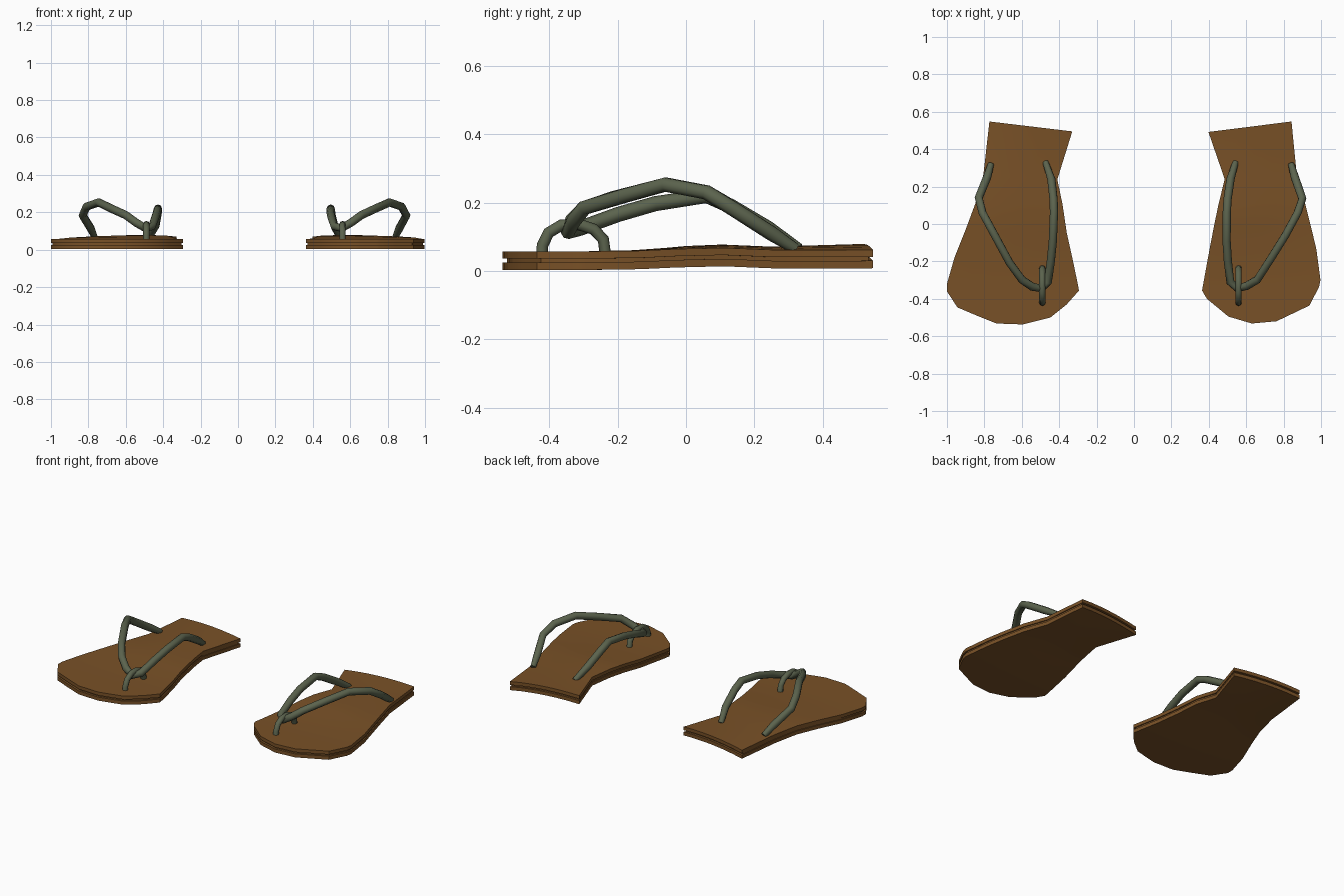
import bpy, bmesh, math
from mathutils import Vector

if "Cube" in bpy.data.objects:
    bpy.data.objects.remove(bpy.data.objects["Cube"])


def material(name, col):
    m = bpy.data.materials.new(name)
    m.diffuse_color = (*col, 1)
    m.use_nodes = True
    m.node_tree.nodes["Principled BSDF"].inputs["Base Color"].default_value = m.diffuse_color
    return m


BROWN = material("brown_leather", (0.19, 0.082, 0.02))
GREEN = material("grey_green_strap", (0.105, 0.125, 0.075))


def finish(ob, mat, angle):
    ob.data.materials.clear()
    ob.data.materials.append(mat)
    bpy.ops.object.select_all(action='DESELECT')
    ob.select_set(True)
    bpy.context.view_layer.objects.active = ob
    if ob.type == 'CURVE':
        bpy.ops.object.convert(target='MESH')
    bpy.ops.object.shade_smooth_by_angle(angle=math.radians(angle))


def lift(y, t):
    """Arch of the sole; t runs from outer (0) to inner (1) edge."""
    arch = math.exp(-((y - 0.08) / 0.17) ** 2)
    heel = max(0.0, (y - 0.2) / 0.35)
    crown = 4 * t * (1 - t) * max(0.0, y + 0.1) * 0.02
    return arch * (0.011 + 0.009 * t) + heel * (0.005 + 0.011 * t) + crown


# Sole: rows of (outer x, outer y, inner x, inner y) from heel to toe
def sole(name, rows):
    n = 6
    grid = []
    for ox, oy, ix, iy in rows:
        grid.append([(ox + (ix - ox) * k / n, oy + (iy - oy) * k / n, k / n)
                     for k in range(n + 1)])
    r = len(rows)
    loop = [(0, k) for k in range(n)] + [(i, n) for i in range(r - 1)] \
        + [(r - 1, k) for k in range(n, 0, -1)] + [(i, 0) for i in range(r - 1, 0, -1)]
    centre = (sum(g[n // 2][0] for g in grid) / r, 0)
    bm = bmesh.new()

    def vert(p, z, s=1.0):
        x, y, t = p
        return bm.verts.new((centre[0] + (x - centre[0]) * s, y * s, z + lift(y, t)))

    caps = []
    for z in (0.003, 0.057):
        g = [[vert(p, z) for p in row] for row in grid]
        for i in range(r - 1):
            for k in range(n):
                bm.faces.new((g[i][k], g[i + 1][k], g[i + 1][k + 1], g[i][k + 1]))
        caps.append([g[i][k] for i, k in loop])
    # rim with a groove between the two layers
    rings = [caps[0]]
    for z, s in ((0.025, 1), (0.025, 0.975), (0.036, 0.975), (0.036, 1)):
        rings.append([vert(grid[i][k], z, s) for i, k in loop])
    rings.append(caps[1])
    for a, b in zip(rings, rings[1:]):
        for j in range(len(a)):
            q = (j + 1) % len(a)
            bm.faces.new((a[j], a[q], b[q], b[j]))
    bmesh.ops.recalc_face_normals(bm, faces=bm.faces)
    me = bpy.data.meshes.new(name)
    bm.to_mesh(me)
    bm.free()
    ob = bpy.data.objects.new(name, me)
    bpy.context.collection.objects.link(ob)
    finish(ob, BROWN, 35)


# Round cord along a path
def cord(name, pts, radius, taper=1.0):
    cu = bpy.data.curves.new(name, 'CURVE')
    cu.dimensions = '3D'
    cu.bevel_depth = radius
    cu.bevel_resolution = 2
    cu.use_fill_caps = True
    sp = cu.splines.new('POLY')
    sp.points.add(len(pts) - 1)
    for i, p in enumerate(pts):
        sp.points[i].co = (*p, 1)
        sp.points[i].radius = taper if i in (0, len(pts) - 1) else 1
    ob = bpy.data.objects.new(name, cu)
    bpy.context.collection.objects.link(ob)
    finish(ob, GREEN, 50)


def toe_loop(name, x):
    arc = [(-0.422, 0.04), (-0.42, 0.075), (-0.402, 0.112), (-0.365, 0.134), (-0.315, 0.137),
           (-0.27, 0.122), (-0.242, 0.092), (-0.235, 0.04)]
    cord(name, [(x, y, z) for y, z in arc], 0.017)


# Left sandal
sole("left_sole", [
    (-.773, .548, -.33, .495), (-.805, .265, -.41, .238), (-.848, .11, -.382, .104),
    (-.90, -.03, -.36, -.045), (-.96, -.18, -.33, -.18), (-1, -.32, -.305, -.30),
    (-1, -.36, -.294, -.356), (-.944, -.446, -.36, -.43), (-.84, -.49, -.447, -.5),
    (-.735, -.532, -.596, -.537)])
cord("left_strap", [
    (-.765, .32, .065), (-.785, .25, .11), (-.83, .14, .183), (-.81, .06, .23),
    (-.745, -.06, .253), (-.666, -.206, .215), (-.60, -.297, .185), (-.545, -.335, .145),
    (-.495, -.345, .115), (-.46, -.31, .125), (-.445, -.2, .165), (-.434, -.09, .197),
    (-.428, .06, .22), (-.43, .13, .19), (-.442, .24, .125), (-.473, .33, .065)], 0.022, 0.75)
toe_loop("left_toe_loop", -.49)

# Right sandal
sole("right_sole", [
    (.842, .548, .398, .492), (.87, .265, .485, .24), (.915, .11, .452, .105),
    (.95, -.03, .43, 0), (.975, -.135, .405, -.13), (.997, -.30, .372, -.31),
    (.99, -.335, .364, -.356), (.938, -.436, .39, -.40), (.85, -.478, .505, -.495),
    (.762, -.52, .63, -.532)])
cord("right_strap", [
    (.84, .32, .065), (.86, .25, .11), (.90, .136, .183), (.875, .06, .23),
    (.81, -.06, .253), (.735, -.18, .22), (.66, -.297, .185), (.605, -.33, .145),
    (.553, -.345, .115), (.515, -.31, .125), (.502, -.2, .165), (.495, -.09, .197),
    (.496, .06, .22), (.50, .13, .19), (.516, .24, .125), (.543, .33, .065)], 0.022, 0.75)
toe_loop("right_toe_loop", .559)
